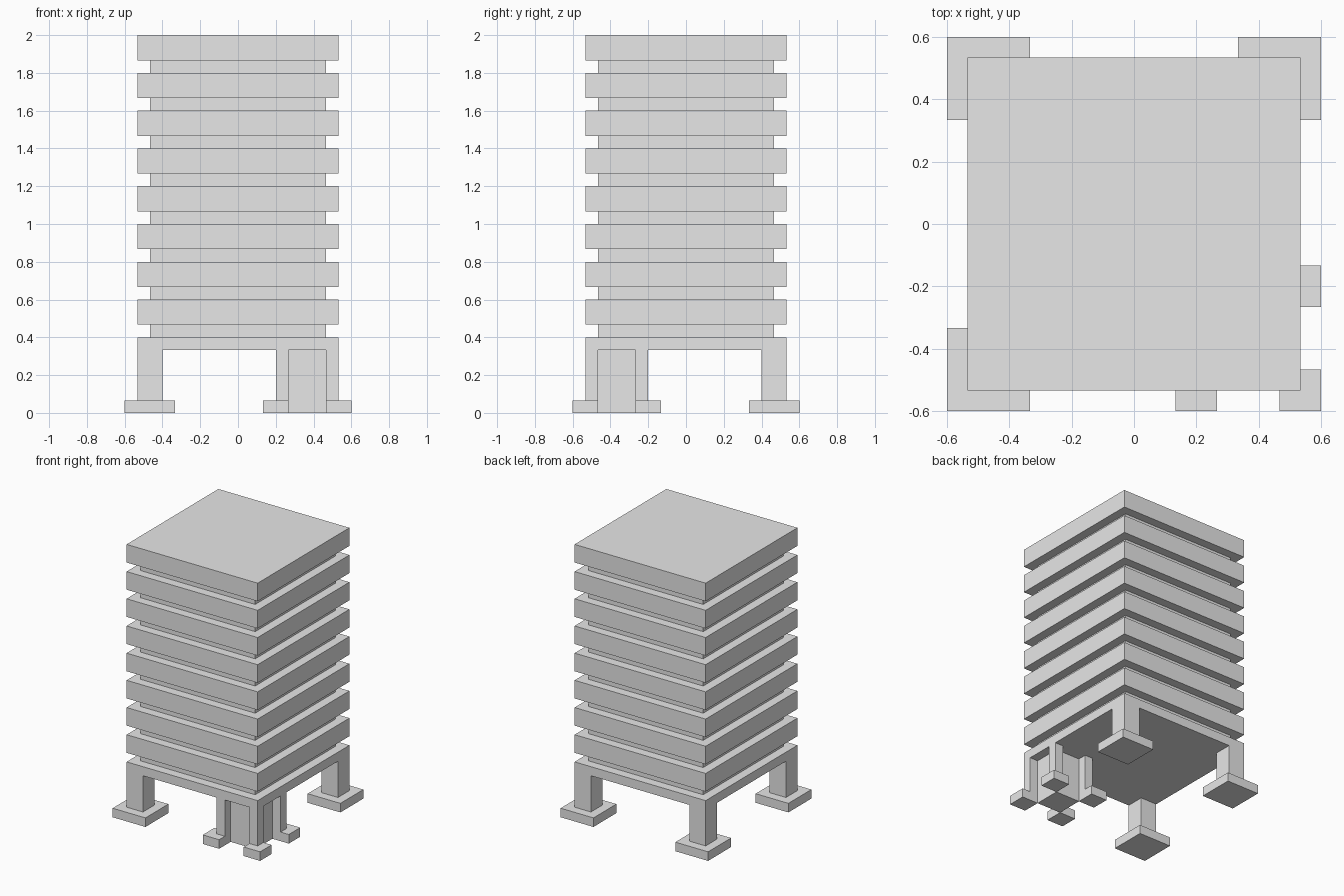
import bpy
import bmesh
from mathutils import Matrix, Vector

if "Cube" in bpy.data.objects:
    bpy.data.objects.remove(bpy.data.objects["Cube"])

U = 1 / 15  # building module

concrete = bpy.data.materials.new("light_grey")
concrete.use_nodes = True
grey = (0.8, 0.8, 0.8, 1)
concrete.diffuse_color = grey
concrete.node_tree.nodes["Principled BSDF"].inputs["Base Color"].default_value = grey


def box(name, x, y, z, half, height):
    """Square block centred on x, y with its base at z, all in modules."""
    bm = bmesh.new()
    bmesh.ops.create_cube(bm, size=1)
    bm.transform(Matrix.Diagonal((2 * half * U, 2 * half * U, height * U, 1)))
    mesh = bpy.data.meshes.new(name)
    bm.to_mesh(mesh)
    bm.free()
    mesh.materials.append(concrete)
    obj = bpy.data.objects.new(name, mesh)
    obj.location = Vector((x, y, z + height / 2)) * U
    bpy.context.collection.objects.link(obj)
    return obj


# Base deck with alternating recessed window bands and wide floor slabs
box("base_deck", 0, 0, 5, 8, 1)
for i in range(8):
    box(f"recessed_band_{i + 1}", 0, 0, 6 + 3 * i, 7, 1)
    box(f"floor_slab_{i + 1}", 0, 0, 7 + 3 * i, 8, 2)

# Three plain corner legs on square feet
for name, sx, sy in (("front_right", -1, -1), ("back_right", -1, 1), ("back_left", 1, 1)):
    box(f"{name}_foot", 7 * sx, 7 * sy, 0, 2, 1)
    box(f"{name}_leg", 7 * sx, 7 * sy, 1, 1, 4)

# Front left corner: entrance core surrounded by four slim posts
cx, cy = 5.5, -5.5
box("entrance_core", cx, cy, 0, 1.5, 5)
for sx in (-1, 1):
    for sy in (-1, 1):
        tag = ("front" if sy < 0 else "back") + ("_right" if sx < 0 else "_left")
        box(f"entrance_{tag}_foot", cx + 2.5 * sx, cy + 2.5 * sy, 0, 1, 1)
        box(f"entrance_{tag}_post", cx + 2 * sx, cy + 2 * sy, 1, 0.5, 4)
